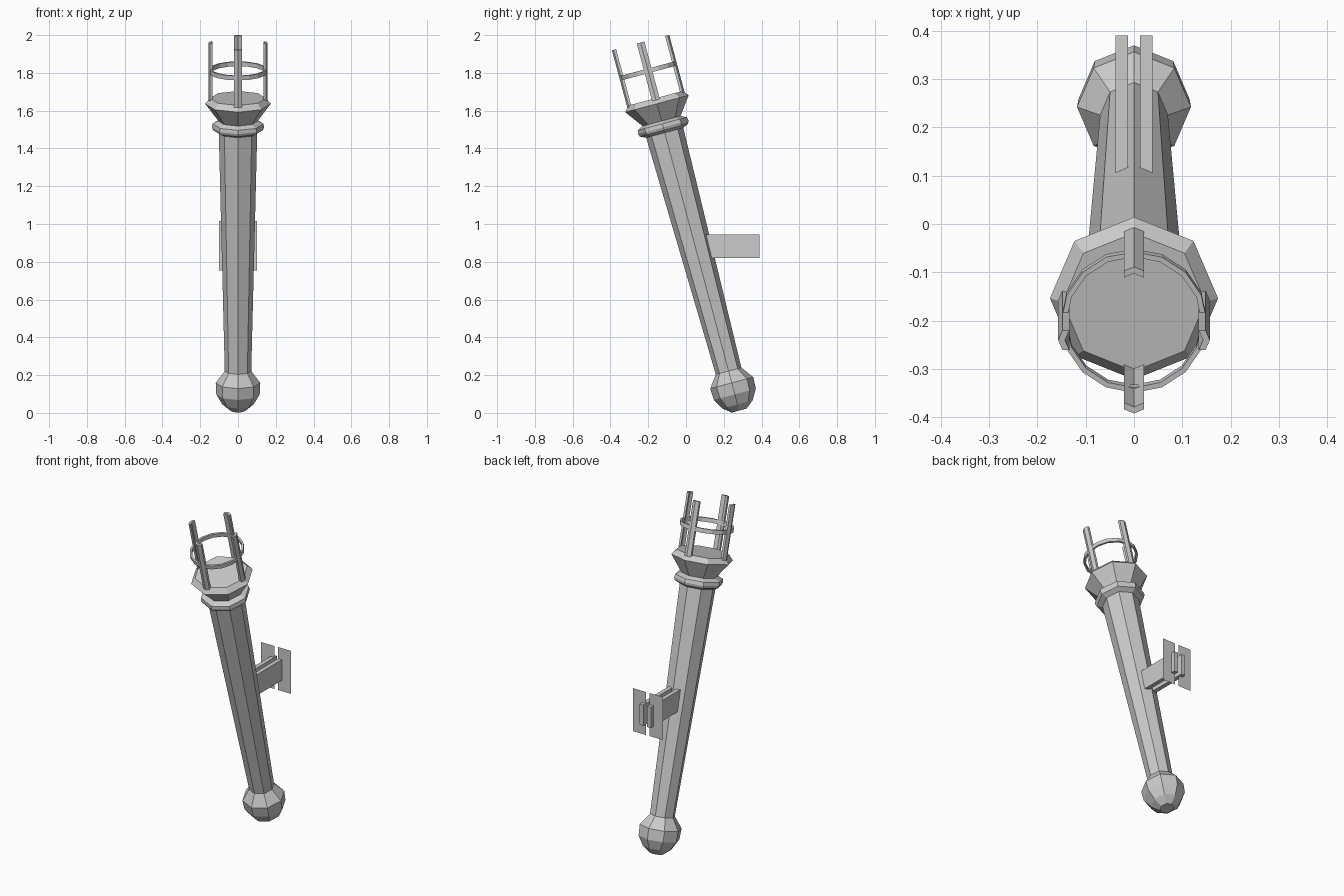
import bpy, bmesh
from math import sin, cos, pi, radians
from mathutils import Matrix, Vector

if "Cube" in bpy.data.objects:
    bpy.data.objects.remove(bpy.data.objects["Cube"])

# The torch leans forward 15 degrees; local z runs along its axis from the pommel centre
LEAN = Matrix.Translation((0, 0.25, 0.13)) @ Matrix.Rotation(radians(15), 4, 'X')


def finish(name, bm, matrix=Matrix()):
    bmesh.ops.recalc_face_normals(bm, faces=bm.faces)
    mesh = bpy.data.meshes.new(name)
    bm.to_mesh(mesh)
    bm.free()
    ob = bpy.data.objects.new(name, mesh)
    ob.matrix_world = matrix
    bpy.context.collection.objects.link(ob)
    return ob


def lathe(name, profile, sides=8, closed=False):
    """Faceted turned part from (height, radius) pairs, corners on the x and y axes."""
    bm = bmesh.new()
    rings = [[bm.verts.new((r * cos(2 * pi * i / sides), r * sin(2 * pi * i / sides), h))
              for i in range(sides)] for h, r in profile]
    pairs = list(zip(rings, rings[1:]))
    if closed:
        pairs.append((rings[-1], rings[0]))
    else:
        bm.faces.new(rings[0])
        bm.faces.new(rings[-1])
    for a, b in pairs:
        for i in range(sides):
            j = (i + 1) % sides
            bm.faces.new((a[i], a[j], b[j], b[i]))
    return finish(name, bm, LEAN)


def box(name, lo, hi):
    bm = bmesh.new()
    lo, hi = Vector(lo), Vector(hi)
    bmesh.ops.create_cube(bm, size=1, matrix=Matrix.Translation((lo + hi) / 2)
                          @ Matrix.Diagonal((*(hi - lo), 1)))
    return finish(name, bm)


# Turned body
lathe("pommel", [(-0.122, 0.04), (-0.088, 0.083), (-0.033, 0.115),
                 (0.03, 0.118), (0.095, 0.07)])
lathe("shaft", [(0.09, 0.07), (1.41, 0.102)])
lathe("neck_collar", [(1.40, 0.10), (1.415, 0.132), (1.43, 0.138),
                      (1.45, 0.135), (1.467, 0.10)])
lathe("cup", [(1.46, 0.10), (1.56, 0.174), (1.59, 0.148)])

# Hoop around the basket
lathe("basket_hoop", [(1.728, 0.14), (1.728, 0.151), (1.752, 0.151), (1.752, 0.14)],
      sides=16, closed=True)

# Four prongs with a shallow V section that follows the octagon corners
SECTION = [(0.134, -0.021), (0.143, 0), (0.134, 0.021),
           (0.148, 0.021), (0.157, 0), (0.148, -0.021)]
for k in range(4):
    bm = bmesh.new()
    base = bm.faces.new([bm.verts.new((r, t, 1.57)) for r, t in SECTION])
    ext = bmesh.ops.extrude_face_region(bm, geom=[base], use_keep_orig=True)
    top = [v for v in ext["geom"] if isinstance(v, bmesh.types.BMVert)]
    bmesh.ops.translate(bm, verts=top, vec=(0, 0, 0.325))
    finish(f"prong_{k + 1}", bm, LEAN @ Matrix.Rotation(k * pi / 2, 4, 'Z'))

# Wall bracket: paired arms and thin wall plates
for side, s in (("left", -1), ("right", 1)):
    xs = sorted((s * 0.0125, s * 0.038))
    box(f"bracket_arm_{side}", (xs[0], 0.06, 0.82), (xs[1], 0.39, 0.945))
    bm = bmesh.new()
    bm.faces.new([bm.verts.new((s * x, 0.365, z)) for x, z in
                  ((0.0125, 0.755), (0.1, 0.755), (0.1, 1.015), (0.0125, 1.015))])
    finish(f"wall_plate_{side}", bm)
